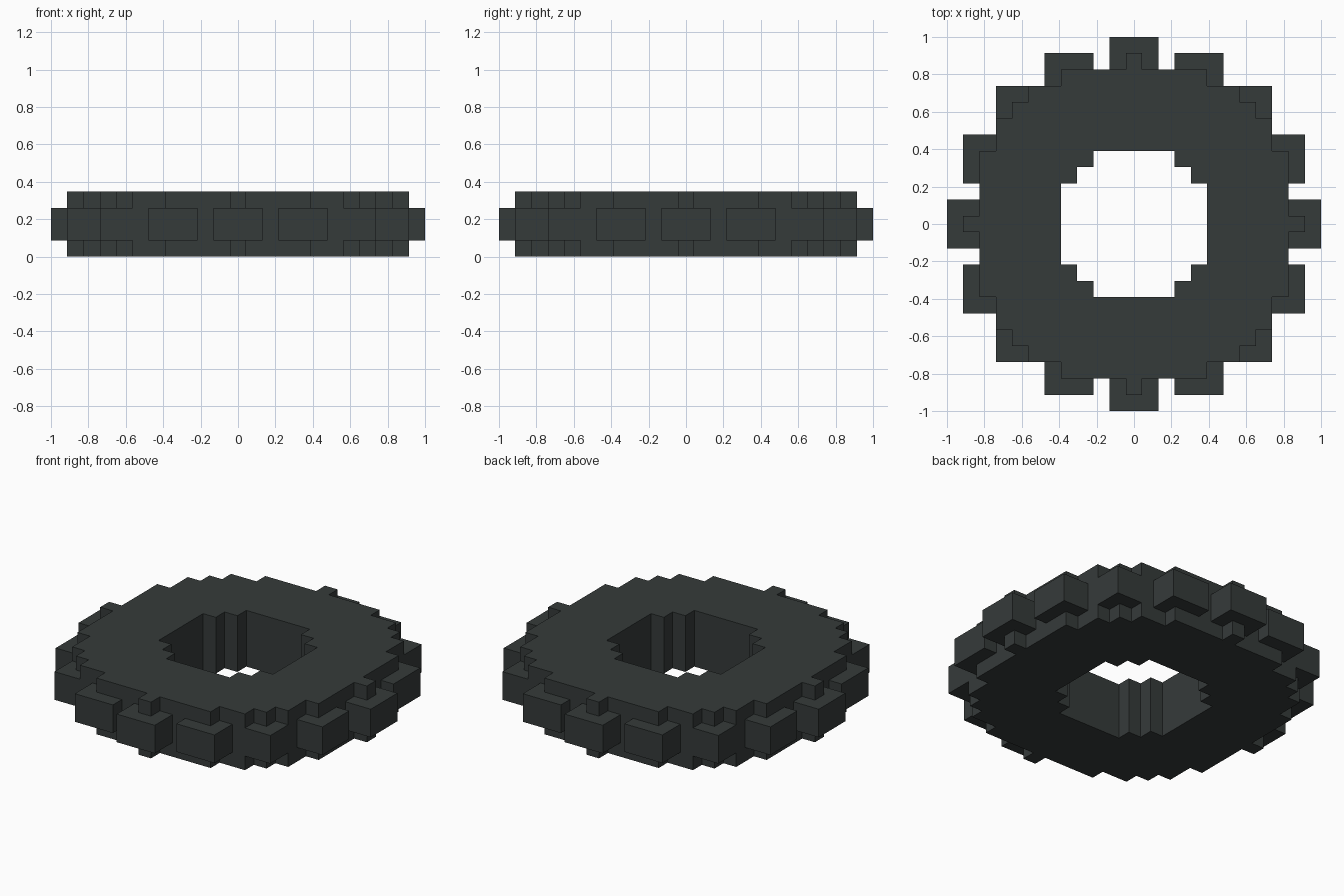
import bpy

if "Cube" in bpy.data.objects:
    bpy.data.objects.remove(bpy.data.objects["Cube"], do_unlink=True)

U = 2 / 23            # block size
HEIGHT = 4 * U

rubber = bpy.data.materials.new("dark_rubber")
rubber.use_nodes = True
colour = (0.036, 0.043, 0.042, 1)
rubber.diffuse_color = colour
bsdf = rubber.node_tree.nodes["Principled BSDF"]
bsdf.inputs["Base Color"].default_value = colour
bsdf.inputs["Roughness"].default_value = 0.9


def turn(p, quarter):
    """Rotate a 2D point by quarter turns."""
    x, y = p
    for _ in range(quarter):
        x, y = -y, x
    return x, y


def make_object(name, verts, faces):
    mesh = bpy.data.meshes.new(name)
    mesh.from_pydata(verts, [], faces)
    mesh.materials.append(rubber)
    obj = bpy.data.objects.new(name, mesh)
    bpy.context.collection.objects.link(obj)
    return obj


def quarter_arc(octant):
    """Mirror a stepped octant, ending on the diagonal, into a quarter."""
    return octant + [(y, x) for x, y in reversed(octant[:-1])]


# Stepped ring body with an open centre, in block units
outer = quarter_arc([(10.5, 0), (10.5, .5), (9.5, .5), (9.5, 4.5),
                     (8.5, 4.5), (8.5, 6.5), (7.5, 6.5), (7.5, 7.5)])
inner = quarter_arc([(4.5, 0), (4.5, 2.5), (3.5, 2.5), (3.5, 3.5)])
index, faces = {}, []
for q in range(4):
    ring = [turn(p, q) for p in outer + inner[::-1]]
    faces.append([index.setdefault(p, len(index)) for p in ring])
body = make_object("tyre_body", [(x * U, y * U, 0) for x, y in index], faces)
thick = body.modifiers.new("thickness", "SOLIDIFY")
thick.thickness = HEIGHT
thick.offset = 1      # grow upward from the ground

# Tread blocks around the middle two layers: x0, x1, y0, y1 in block units
treads = {
    "centre_tread": (-1.5, 1.5, 9.5, 11.5),
    "right_flank_tread": (2.5, 5.5, 8.5, 10.5),
    "left_flank_tread": (-5.5, -2.5, 8.5, 10.5),
    "corner_tread": (6.5, 8.5, 6.5, 8.5),
}
BOX_FACES = [(3, 2, 1, 0), (4, 5, 6, 7), (0, 1, 5, 4),
             (1, 2, 6, 5), (2, 3, 7, 6), (3, 0, 4, 7)]
for name, (x0, x1, y0, y1) in treads.items():
    for q in range(4):
        base = [turn(p, q) for p in ((x0, y0), (x1, y0), (x1, y1), (x0, y1))]
        verts = [(x * U, y * U, z * U) for z in (1, 3) for x, y in base]
        make_object(f"{name}_{q + 1}", verts, BOX_FACES)
